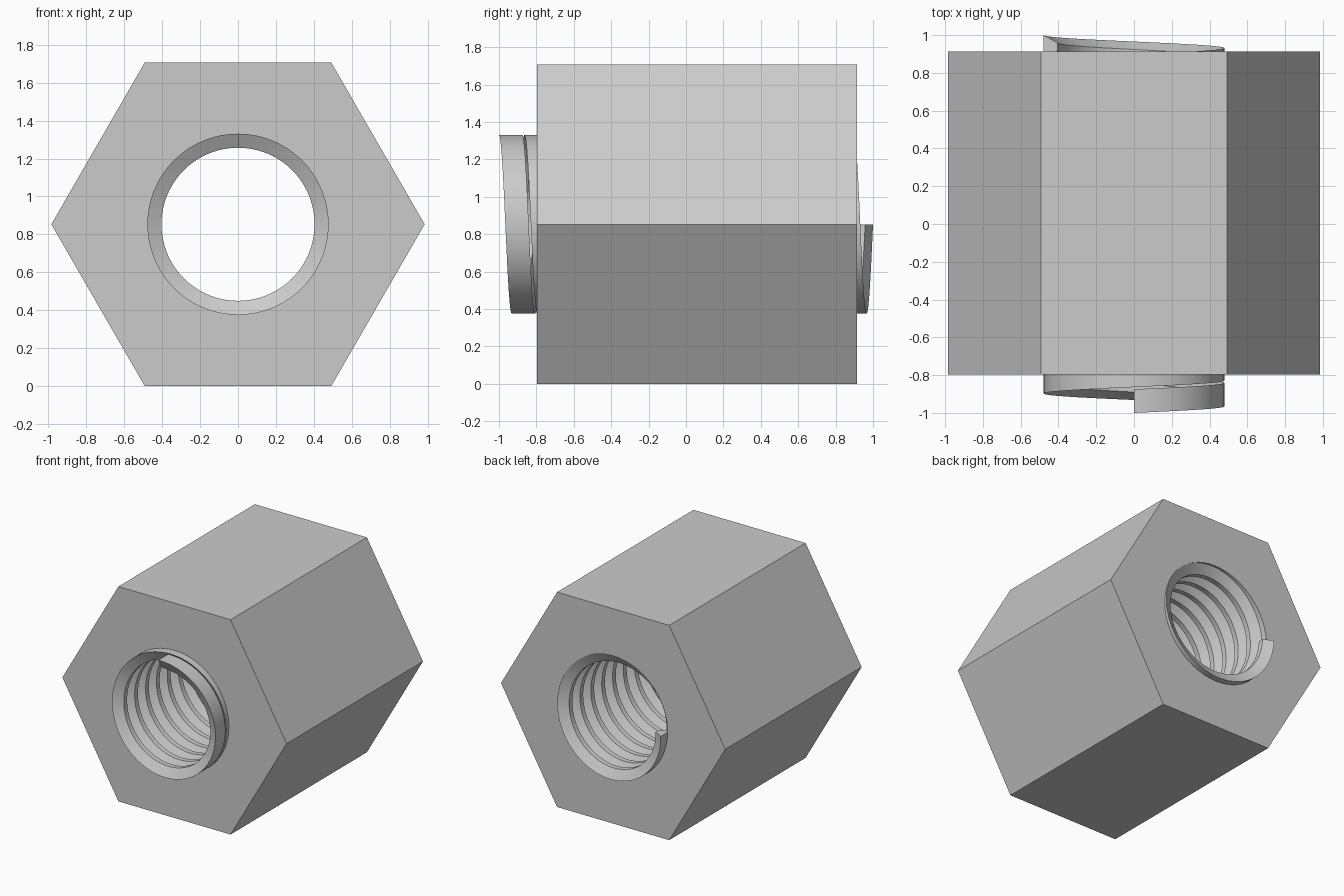
import bpy, bmesh, math

cube = bpy.data.objects.get("Cube")
if cube:
    bpy.data.objects.remove(cube, do_unlink=True)

# Main dimensions
CENTRE_Z = 0.853
HEX_RADIUS = 0.985
FRONT, BACK = -0.797, 0.914
HOLE_RADIUS, CREST_RADIUS = 0.478, 0.404
SEGMENTS = 72          # per turn
TURNS = 13.75
ROOT_WIDTH, FLANK = 0.125, 0.042

steel = bpy.data.materials.new("plain grey")
steel.use_nodes = True
grey = (0.6, 0.6, 0.6, 1)
steel.diffuse_color = grey
steel.node_tree.nodes["Principled BSDF"].inputs["Base Color"].default_value = grey


def finish(bm, name):
    bmesh.ops.recalc_face_normals(bm, faces=bm.faces)
    mesh = bpy.data.meshes.new(name)
    bm.to_mesh(mesh)
    bm.free()
    mesh.materials.append(steel)
    obj = bpy.data.objects.new(name, mesh)
    bpy.context.collection.objects.link(obj)
    bpy.ops.object.select_all(action='DESELECT')
    bpy.context.view_layer.objects.active = obj
    obj.select_set(True)
    bpy.ops.object.shade_smooth_by_angle(angle=math.radians(25))
    return obj


def on_circle(radius, angle, y):
    # Angle runs from the top towards +x
    return (radius * math.sin(angle), y, CENTRE_Z + radius * math.cos(angle))


# Hexagonal body with a round through hole
bm = bmesh.new()
rings = []
for y in (FRONT, BACK):
    hexagon = [bm.verts.new(on_circle(HEX_RADIUS, math.radians(30 + 60 * i), y))
               for i in range(6)]
    hole = [bm.verts.new(on_circle(HOLE_RADIUS, math.tau * i / SEGMENTS, y))
            for i in range(SEGMENTS)]
    edges = []
    for loop in (hexagon, hole):
        edges += [bm.edges.new((a, b)) for a, b in zip(loop, loop[1:] + loop[:1])]
    bmesh.ops.triangle_fill(bm, use_beauty=True, edges=edges, normal=(0, 1, 0))
    rings.append((hexagon, hole))
for front, back in zip(*rings):
    for i in range(len(front)):
        j = (i + 1) % len(front)
        bm.faces.new((front[i], front[j], back[j], back[i]))
finish(bm, "hexagonal_body")

# Helical thread: a trapezoid swept from the front end to the back end
profile = [(HOLE_RADIUS, 0), (CREST_RADIUS, FLANK),
           (CREST_RADIUS, ROOT_WIDTH - FLANK), (HOLE_RADIUS, ROOT_WIDTH)]
steps = int(TURNS * SEGMENTS)
travel = 2 - ROOT_WIDTH
bm = bmesh.new()
sections = []
for s in range(steps + 1):
    angle = math.tau * s / SEGMENTS
    start = -1 + travel * s / steps
    sections.append([bm.verts.new(on_circle(r, angle, start + dy)) for r, dy in profile])
for a, b in zip(sections, sections[1:]):
    for i in range(4):
        j = (i + 1) % 4
        bm.faces.new((a[i], a[j], b[j], b[i]))
bm.faces.new(sections[0])
bm.faces.new(sections[-1])
finish(bm, "helical_thread")
